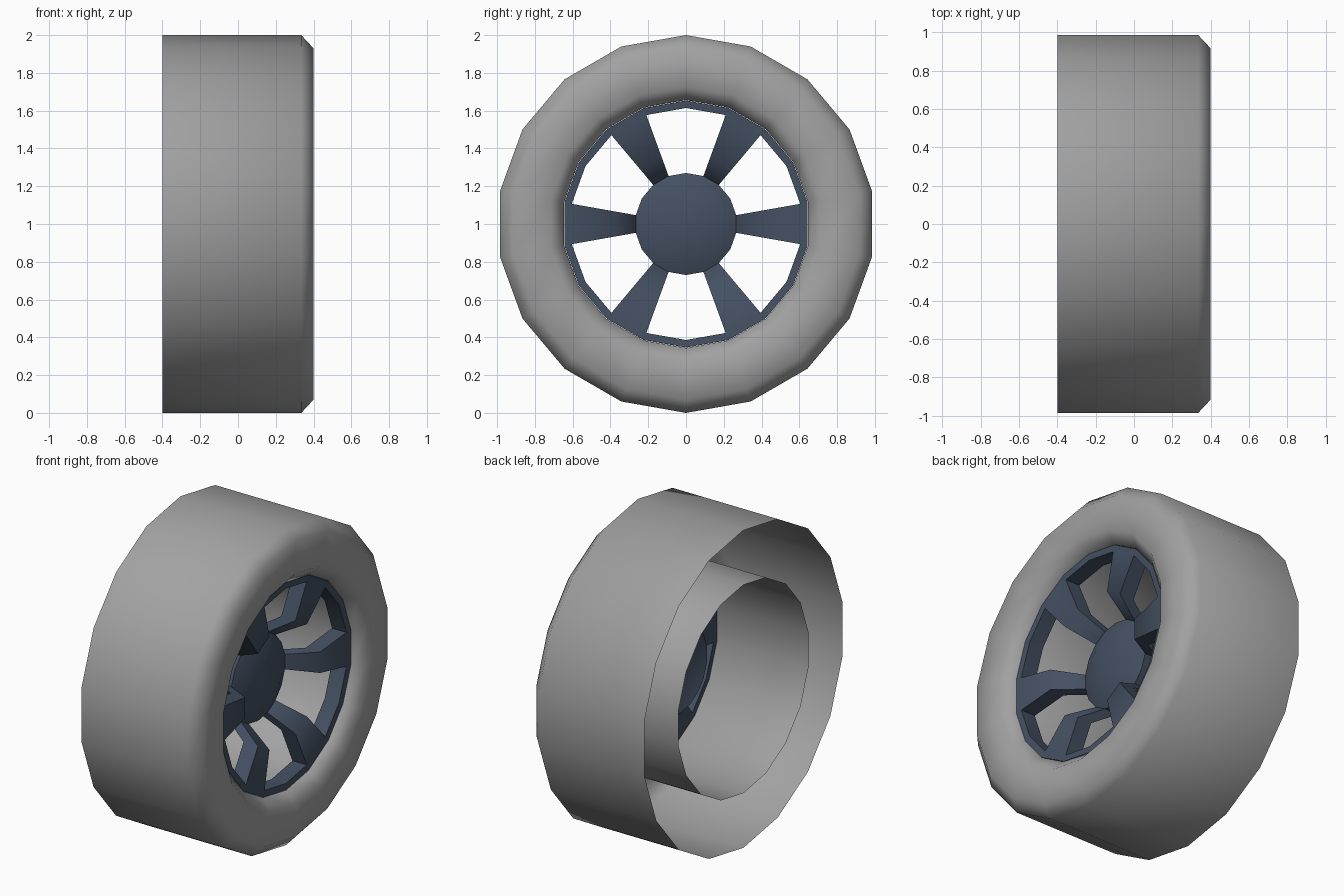
import bpy, bmesh, math

if "Cube" in bpy.data.objects:
    bpy.data.objects.remove(bpy.data.objects["Cube"])

SIDES = 18
CENTRE_Z = 1.0


def material(name, rgb):
    m = bpy.data.materials.new(name)
    m.diffuse_color = (*rgb, 1)
    m.use_nodes = True
    m.node_tree.nodes["Principled BSDF"].inputs["Base Color"].default_value = m.diffuse_color
    return m


def ring(bm, x, r):
    """18-sided ring around the x axis, first corner straight up."""
    return [bm.verts.new((x, r * math.sin(2 * math.pi * i / SIDES),
                          CENTRE_Z + r * math.cos(2 * math.pi * i / SIDES)))
            for i in range(SIDES)]


def bridge(bm, a, b, keep=lambda i: True):
    for i in range(SIDES):
        if keep(i):
            j = (i + 1) % SIDES
            bm.faces.new((a[i], a[j], b[j], b[i]))


def finish(bm, name, mat, angle):
    me = bpy.data.meshes.new(name)
    bm.to_mesh(me)
    bm.free()
    ob = bpy.data.objects.new(name, me)
    bpy.context.collection.objects.link(ob)
    me.materials.append(mat)
    bpy.ops.object.select_all(action='DESELECT')
    ob.select_set(True)
    bpy.context.view_layer.objects.active = ob
    bpy.ops.object.shade_smooth_by_angle(angle=math.radians(angle))
    return ob


rubber = material("tyre_grey", (0.36, 0.36, 0.36))
steel = material("rim_blue_grey", (0.058, 0.08, 0.122))

# Tyre: open-backed shell, bevelled on the front lips
bm = bmesh.new()
profile = [(-0.4, 1.0), (0.335, 1.0), (0.4, 0.93), (0.4, 0.725),
           (0.335, 0.656), (-0.4, 0.656)]
rings = [ring(bm, x, r) for x, r in profile]
for a, b in zip(rings, rings[1:]):
    bridge(bm, a, b)
bmesh.ops.recalc_face_normals(bm, faces=bm.faces)
# the shell faces outwards: the front lip must look along +x
bm.normal_update()
if max(bm.faces, key=lambda f: f.calc_center_median().x).normal.x < 0:
    bmesh.ops.reverse_faces(bm, faces=bm.faces)
finish(bm, "tyre", rubber, 60)

# Wheel: outer band, six bent spokes (one segment in three) and domed hub
bm = bmesh.new()
profile = [(0.335, 0.654), (0.332, 0.614), (0.31, 0.38), (0.14, 0.27), (0.18, 0.18)]
rings = [ring(bm, x, r) for x, r in profile]
spoke = lambda i: i % 3 == 1
bridge(bm, rings[0], rings[1])
bridge(bm, rings[1], rings[2], spoke)
bridge(bm, rings[2], rings[3], spoke)
bridge(bm, rings[3], rings[4])
tip = bm.verts.new((0.192, 0, CENTRE_Z))
for i in range(SIDES):
    bm.faces.new((rings[4][i], rings[4][(i + 1) % SIDES], tip))
bmesh.ops.delete(bm, geom=[v for v in bm.verts if not v.link_faces], context='VERTS')

# Give the wheel its depth by pushing a copy backwards
res = bmesh.ops.extrude_face_region(bm, geom=bm.faces[:], use_keep_orig=True)
for v in res["geom"]:
    if isinstance(v, bmesh.types.BMVert):
        v.co.x -= 0.1
bmesh.ops.recalc_face_normals(bm, faces=bm.faces)
finish(bm, "spoked_wheel", steel, 62)
